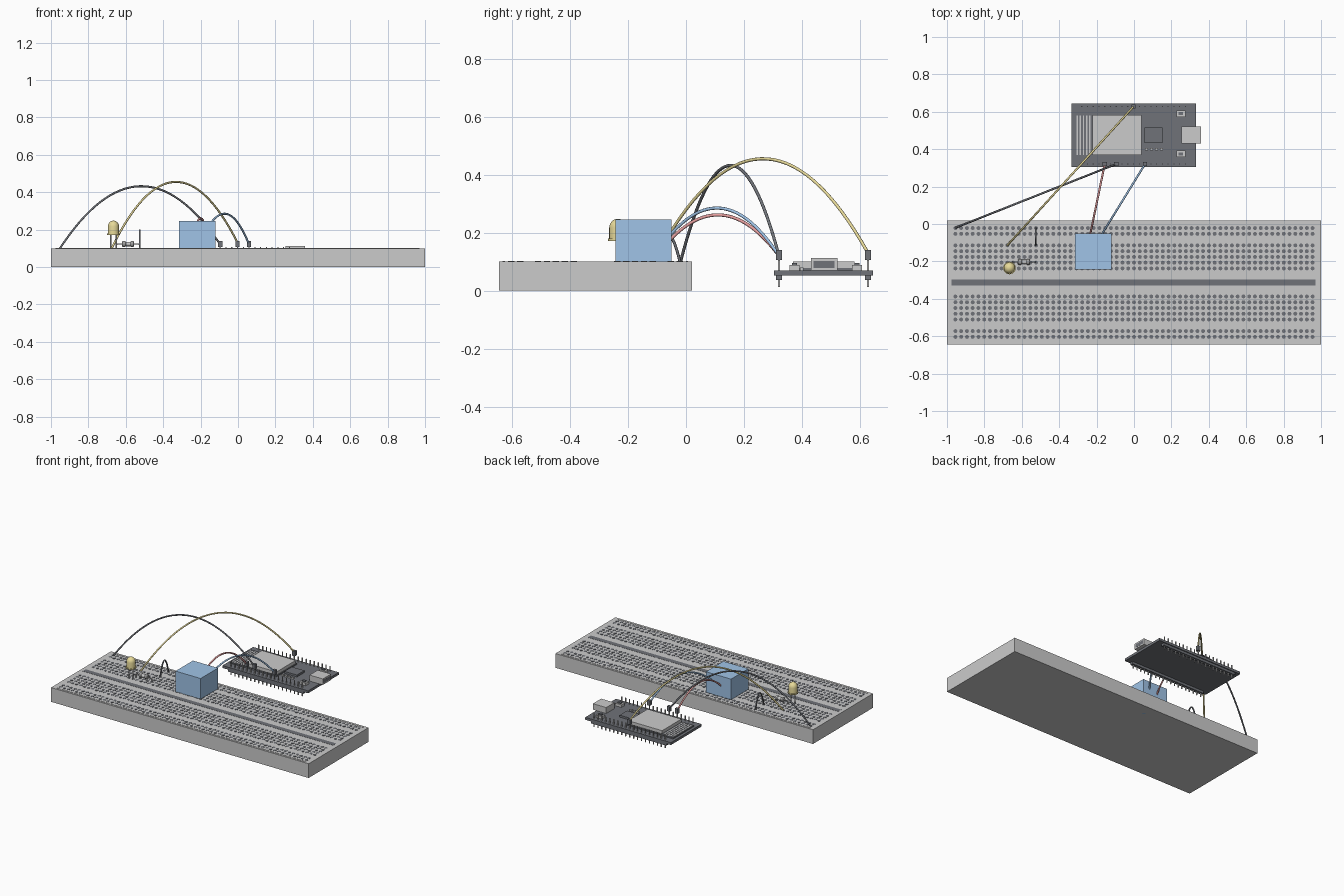
import bpy, bmesh, math
from mathutils import Matrix, Vector

if "Cube" in bpy.data.objects:
    bpy.data.objects.remove(bpy.data.objects["Cube"])

PITCH = 0.0308


def material(name, rgb):
    m = bpy.data.materials.new(name)
    m.diffuse_color = (*rgb, 1)
    m.use_nodes = True
    m.node_tree.nodes["Principled BSDF"].inputs["Base Color"].default_value = m.diffuse_color
    return m


DARK = material("dark", (0.16, 0.17, 0.19))
BLUE = material("blue", (0.35, 0.55, 0.8))
YELLOW = material("yellow", (0.8, 0.7, 0.32))
RED = material("red", (0.8, 0.35, 0.35))


def finish(name, bm, mat=None, smooth=False):
    me = bpy.data.meshes.new(name)
    bmesh.ops.recalc_face_normals(bm, faces=bm.faces)
    bm.to_mesh(me)
    bm.free()
    ob = bpy.data.objects.new(name, me)
    bpy.context.collection.objects.link(ob)
    if mat:
        me.materials.append(mat)
    if smooth:
        bpy.ops.object.select_all(action='DESELECT')
        ob.select_set(True)
        bpy.context.view_layer.objects.active = ob
        bpy.ops.object.shade_smooth_by_angle()
    return ob


def boxes(name, items, mat=None):
    """Each item is (x0, x1, y0, y1, z0, z1)."""
    bm = bmesh.new()
    for x0, x1, y0, y1, z0, z1 in items:
        m = Matrix.Translation(((x0 + x1) / 2, (y0 + y1) / 2, (z0 + z1) / 2)) \
            @ Matrix.Diagonal((x1 - x0, y1 - y0, z1 - z0, 1))
        bmesh.ops.create_cube(bm, size=1, matrix=m)
    return finish(name, bm, mat)


def lathe(name, profile, matrix, mat=None, steps=20):
    """Spin (radius, height) points around z, then place."""
    bm = bmesh.new()
    vs = [bm.verts.new((r, 0, h)) for r, h in profile]
    es = [bm.edges.new(p) for p in zip(vs, vs[1:])]
    bmesh.ops.spin(bm, geom=vs + es, axis=(0, 0, 1), cent=(0, 0, 0),
                   angle=2 * math.pi, steps=steps)
    bmesh.ops.remove_doubles(bm, verts=bm.verts, dist=1e-5)
    bm.transform(matrix)
    return finish(name, bm, mat, True)


def tube(name, points, radius, mat=None):
    cu = bpy.data.curves.new(name, 'CURVE')
    cu.dimensions = '3D'
    cu.bevel_depth = radius
    cu.bevel_resolution = 2
    cu.use_fill_caps = True
    sp = cu.splines.new('POLY')
    sp.points.add(len(points) - 1)
    for p, co in zip(sp.points, points):
        p.co = (*co, 1)
    sp.use_smooth = True
    ob = bpy.data.objects.new(name, cu)
    bpy.context.collection.objects.link(ob)
    if mat:
        cu.materials.append(mat)
    return ob


def wire(name, a, b, peak, mat=None, radius=0.0055, n=32):
    a, b = Vector(a), Vector(b)
    rise = peak - (a.z + b.z) / 2
    pts = [a.lerp(b, i / n) + Vector((0, 0, 4 * rise * (i / n) * (1 - i / n)))
           for i in range(n + 1)]
    return tube(name, pts, radius, mat)


# Breadboard with centre channel and rail stripes
CY = -0.3125
boxes("breadboard", [(-1, 1, -0.645, 0.02, 0, 0.1)])
boxes("centre_channel", [(-0.975, 0.97, CY - 0.017, CY + 0.017, 0.095, 0.101)], DARK)
boxes("rail_stripes", [(-0.97, 0.97, CY + s * 0.316 - 0.004, CY + s * 0.316 + 0.004, 0.095, 0.102)
                       for s in (-1, 1)])

# Socket holes, mirrored about the channel
bm = bmesh.new()
for d in [0.075 + i * PITCH for i in range(5)] + [0.26, 0.26 + PITCH]:
    for s in (-1, 1):
        for c in range(63):
            bmesh.ops.create_cone(
                bm, cap_ends=True, segments=8, radius1=0.011, radius2=0.011, depth=0.004,
                matrix=Matrix.Translation(((c - 31) * PITCH, CY + s * d, 0.0995)))
finish("socket_holes", bm, DARK)

# Blue sensor block
boxes("sensor_block", [(-0.315, -0.12, -0.243, -0.05, 0, 0.245)], BLUE)

# Controller board and its parts
boxes("controller_board", [(-0.334, 0.331, 0.304, 0.645, 0.053, 0.07)], DARK)
boxes("module_base", [(-0.315, 0.045, 0.36, 0.592, 0.07, 0.078)], DARK)
boxes("module_shield", [(-0.222, 0.04, 0.369, 0.582, 0.078, 0.1)])
boxes("antenna_traces", [(-0.308 + i * 0.017, -0.3 + i * 0.017, 0.37, 0.58, 0.078, 0.0795)
                         for i in range(5)])
boxes("usb_socket", [(0.254, 0.357, 0.431, 0.522, 0.07, 0.112)])
boxes("usb_opening", [(0.355, 0.3575, 0.44, 0.513, 0.079, 0.103)], DARK)
boxes("interface_chip", [(0.056, 0.153, 0.434, 0.517, 0.07, 0.084)], DARK)
boxes("small_components", [(0.06 + i * 0.026, 0.076 + i * 0.026, 0.393, 0.406, 0.07, 0.08)
                           for i in range(4)])
by = (0.3625, 0.5775)
boxes("button_bases", [(0.227, 0.275, y - 0.005, y + 0.03, 0.07, 0.088) for y in by])
boxes("button_caps", [(0.239, 0.263, y + 0.004, y + 0.021, 0.088, 0.096) for y in by], DARK)

# Header pins and plastic strips
rows = (0.321, 0.628)
px = [-0.2795 + i * PITCH for i in range(19)]
boxes("header_strips", [(-0.295, 0.29, y - 0.011, y + 0.011, 0.036, 0.053) for y in rows], DARK)
boxes("header_pins", [(x - 0.003, x + 0.003, y - 0.003, y + 0.003, 0.012, 0.106)
                      for y in rows for x in px])

# Jumper wires and plugs
plugs = [(px[4], rows[0]), (px[6], rows[0]), (px[11], rows[0]), (px[9], rows[1])]
boxes("wire_plugs", [(x - 0.011, x + 0.011, y - 0.011, y + 0.011, 0.106, 0.14)
                     for x, y in plugs], DARK)
wire("red_wire", (-0.235, -0.06, 0.17), (*plugs[0], 0.12), 0.26, RED)
wire("ground_wire", (-0.955, -0.02, 0.095), (*plugs[1], 0.12), 0.432, DARK)
wire("blue_wire", (-0.175, -0.06, 0.185), (*plugs[2], 0.12), 0.283, BLUE)
wire("yellow_wire", (-0.678, -0.115, 0.095), (*plugs[3], 0.13), 0.455, YELLOW)
wire("rail_jumper", (-0.525, -0.02, 0.095), (-0.525, -0.113, 0.095), 0.197, DARK, 0.005, 20)

# LED with domed lens and two legs
dome = [(0.03 * math.cos(a), 0.217 + 0.031 * math.sin(a))
        for a in [i * math.pi / 12 for i in range(7)]]
dome[-1] = (0, 0.248)
lathe("led_lens", [(0, 0.172), (0.034, 0.172), (0.034, 0.18), (0.03, 0.18)] + dome,
      Matrix.Translation((-0.666, -0.235, 0)), YELLOW)
for side, x in (("left", -0.681), ("right", -0.65)):
    tube("led_leg_" + side, [(x, -0.235, 0.095), (x, -0.235, 0.175)], 0.004)

# Resistor with bent leads
lathe("resistor_body", [(0, -0.032), (0.012, -0.032), (0.016, -0.027), (0.016, -0.017),
                        (0.012, -0.012), (0.012, 0.012), (0.016, 0.017), (0.016, 0.027),
                        (0.012, 0.032), (0, 0.032)],
      Matrix.Translation((-0.588, -0.203, 0.123)) @ Matrix.Rotation(math.pi / 2, 4, 'Y'))
tube("resistor_lead", [(-0.65, -0.203, 0.095), (-0.65, -0.203, 0.117), (-0.644, -0.203, 0.123),
                       (-0.532, -0.203, 0.123), (-0.526, -0.203, 0.117), (-0.526, -0.203, 0.095)],
     0.0035)
